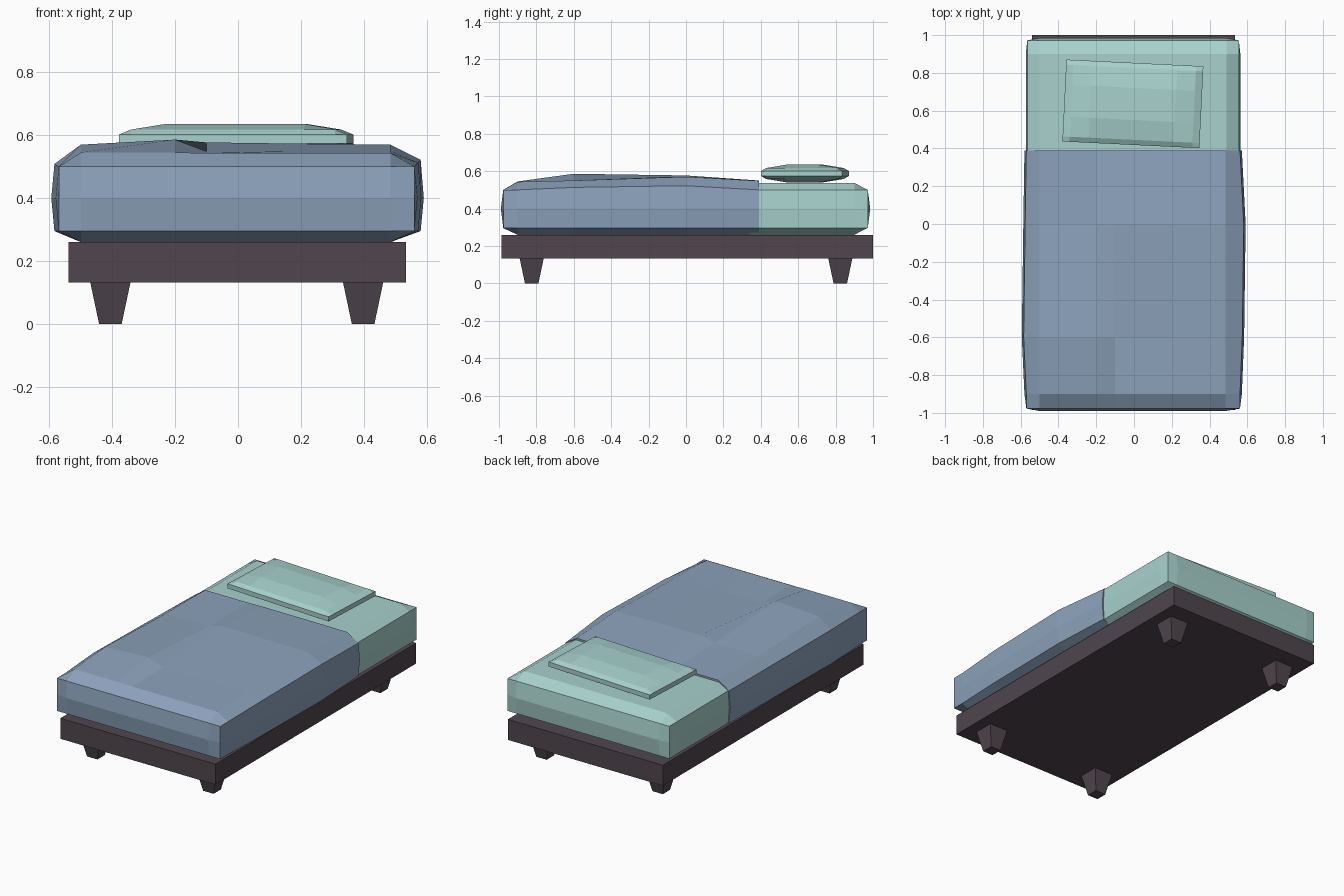
import bpy, bmesh, math
from mathutils import Matrix

if "Cube" in bpy.data.objects:
    bpy.data.objects.remove(bpy.data.objects["Cube"])


def material(name, rgb):
    m = bpy.data.materials.new(name)
    m.diffuse_color = (*rgb, 1)
    m.use_nodes = True
    m.node_tree.nodes["Principled BSDF"].inputs["Base Color"].default_value = m.diffuse_color
    return m


WOOD = material("dark wood", (0.080, 0.061, 0.076))
BLUE = material("blue blanket", (0.262, 0.361, 0.500))
MINT = material("mint linen", (0.392, 0.640, 0.610))


def finish(name, bm, mat):
    bmesh.ops.recalc_face_normals(bm, faces=bm.faces)
    me = bpy.data.meshes.new(name)
    bm.to_mesh(me)
    bm.free()
    me.materials.append(mat)
    ob = bpy.data.objects.new(name, me)
    bpy.context.collection.objects.link(ob)
    return ob


def tapered_box(name, c, top, bottom, z0, z1, mat):
    bm = bmesh.new()
    bmesh.ops.create_cube(bm, size=2)
    for v in bm.verts:
        half = top if v.co.z > 0 else bottom
        v.co = (c[0] + v.co.x * half[0], c[1] + v.co.y * half[1],
                z1 if v.co.z > 0 else z0)
    return finish(name, bm, mat)


def cushion(name, xs, ys, zs, push, mat, flat_end=None, adjust=None):
    """Gridded box whose inner face points are pushed outwards."""
    axes = (xs, ys, zs)
    bm = bmesh.new()
    verts = {}

    def vert(idx):
        if idx not in verts:
            co = [axes[a][idx[a]] for a in range(3)]
            side = [(-1 if idx[a] == 0 else 1 if idx[a] == len(axes[a]) - 1 else 0)
                    for a in range(3)]
            if flat_end is not None and side[1] == flat_end:
                side[1] = 0
            hit = [a for a in range(3) if side[a]]
            if len(hit) == 1:
                co[hit[0]] += side[hit[0]] * push[hit[0]]
            if adjust:
                adjust(idx, co, side)
            verts[idx] = bm.verts.new(co)
        return verts[idx]

    for a in range(3):
        b, c = (a + 1) % 3, (a + 2) % 3
        for end in (0, len(axes[a]) - 1):
            for i in range(len(axes[b]) - 1):
                for j in range(len(axes[c]) - 1):
                    quad = []
                    for di, dj in ((0, 0), (1, 0), (1, 1), (0, 1)):
                        idx = [0, 0, 0]
                        idx[a], idx[b], idx[c] = end, i + di, j + dj
                        quad.append(vert(tuple(idx)))
                    bm.faces.new(quad)
    return finish(name, bm, mat)


# Base slab and four tapered feet
tapered_box("bed_base", (-0.003, 0.007), (0.537, 0.993), (0.537, 0.993), 0.132, 0.26, WOOD)
for sx, side in ((-1, "left"), (1, "right")):
    for sy, end in ((-1, "front"), (1, "back")):
        tapered_box(f"{end}_{side}_foot", (-0.004 + sx * 0.402, sy * 0.825),
                    (0.064, 0.064), (0.036, 0.036), 0, 0.132, WOOD)

# Uncovered mattress end
cushion("mattress", [-0.565, -0.5, 0.49, 0.555], [0.34, 0.9, 0.972],
        [0.297, 0.4, 0.5], (0.008, 0.013, 0.037), MINT, flat_end=-1)

# Blanket with uneven folds: top heights per row, front to back
FOLDS = {1: (0.545, 0.545, 0.543, 0.543, 0.543),
         2: (0.570, 0.586, 0.548, 0.550, 0.550),
         3: (0.550, 0.552, 0.577, 0.573, 0.570),
         4: (0.548, 0.548, 0.550, 0.550, 0.548)}
BULGE = {2: (0.014, 0.012), 3: (0.006, 0.020)}


def fold(idx, co, side):
    i, j, k = idx
    left, right = BULGE.get(j, (0, 0))
    if side[0] < 0:
        co[0] -= left
    elif side[0] > 0:
        co[0] += right
    if side[2] > 0 and side[0] and not side[1]:
        co[2] += left * 0.6 if side[0] < 0 else right * 1.1
    if side[2] > 0 and not side[0] and not side[1]:
        co[2] = FOLDS[j][i - 1]


cushion("blanket", [-0.57, -0.5, -0.2, -0.1, 0.2, 0.485, 0.561],
        [-0.977, -0.9, -0.6, 0, 0.39], [0.295, 0.4, 0.5],
        (0.01, 0.013, 0.035), BLUE, flat_end=1, adjust=fold)


# Pillow, domed towards the middle
def dome(idx, co, side):
    if side[2] and not side[0] and not side[1]:
        inner = 2 <= idx[0] <= 3 and 2 <= idx[1] <= 3
        co[2] = (0.635 if inner else 0.618) if side[2] > 0 else (0.54 if inner else 0.557)


pillow = cushion("pillow", [-0.363, -0.325, -0.225, 0.225, 0.325, 0.363],
                 [-0.217, -0.19, -0.085, 0.085, 0.19, 0.217], [0.573, 0.602],
                 (0, 0, 0), MINT, adjust=dome)
pillow.data.transform(Matrix.Translation((-0.006, 0.636, 0)) @
                      Matrix.Rotation(math.radians(-2.8), 4, 'Z'))
